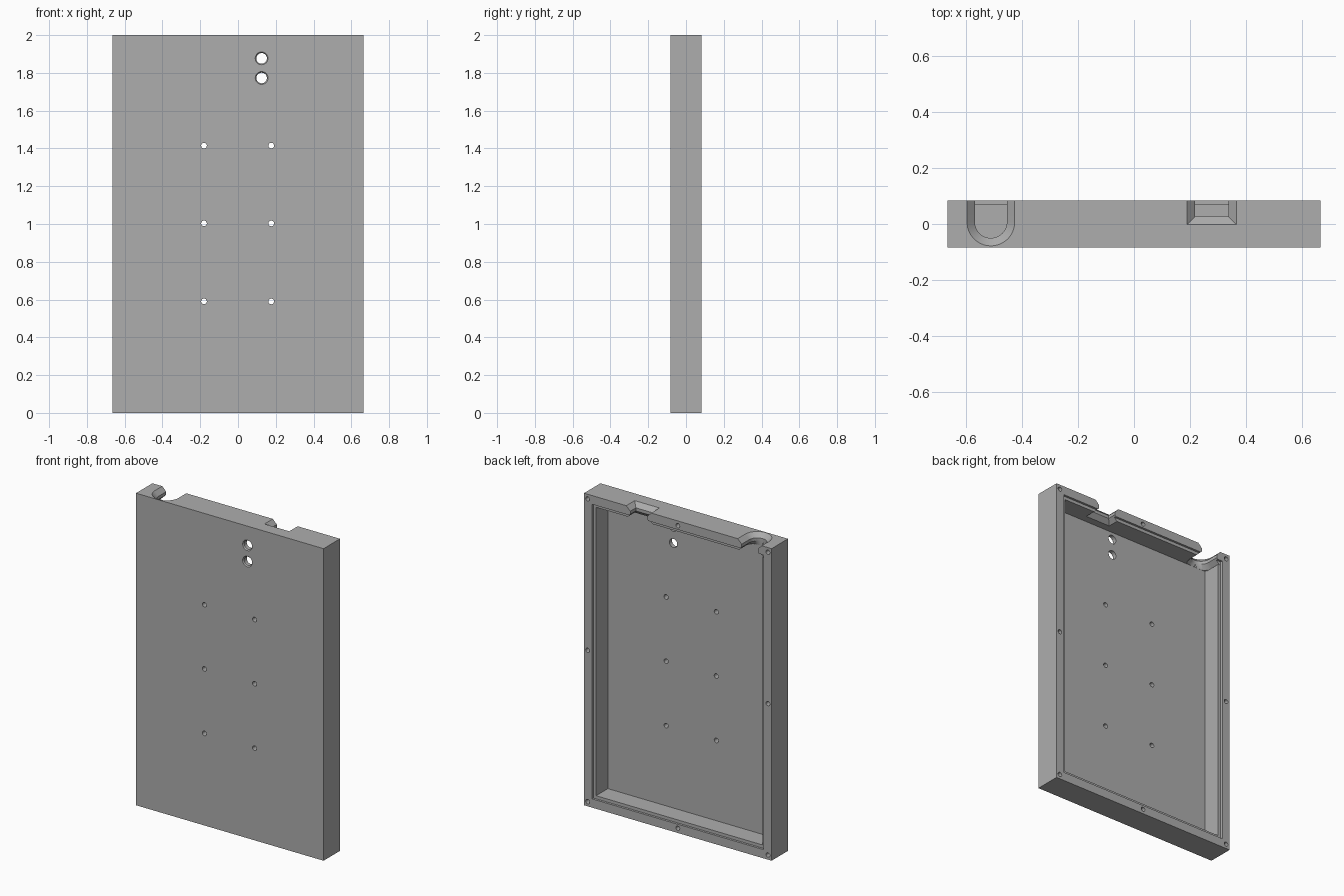
import bpy
import bmesh
import math

if "Cube" in bpy.data.objects:
    bpy.data.objects.remove(bpy.data.objects["Cube"], do_unlink=True)

W, D, H = 0.665, 0.083, 2.0        # half width, half depth, height
RIM, LEDGE, WALL = 0.056, 0.069, 0.076
FLOOR = -0.05

grey = bpy.data.materials.new("plain grey")
grey.use_nodes = True
colour = (0.42, 0.42, 0.42, 1)
grey.diffuse_color = colour
grey.node_tree.nodes["Principled BSDF"].inputs["Base Color"].default_value = colour


def loft(name, sections):
    """Solid through matching closed sections, capped at both ends."""
    bm = bmesh.new()
    rings = [[bm.verts.new(p) for p in s] for s in sections]
    n = len(rings[0])
    for a, b in zip(rings, rings[1:]):
        for i in range(n):
            j = (i + 1) % n
            bm.faces.new((a[i], a[j], b[j], b[i]))
    bm.faces.new(rings[0])
    bm.faces.new(rings[-1])
    bmesh.ops.recalc_face_normals(bm, faces=bm.faces)
    mesh = bpy.data.meshes.new(name)
    bm.to_mesh(mesh)
    bm.free()
    mesh.materials.append(grey)
    obj = bpy.data.objects.new(name, mesh)
    bpy.context.collection.objects.link(obj)
    return obj


def box(name, x, y0, y1, z0, z1):
    return loft(name, [[(-x, y, z0), (x, y, z0), (x, y, z1), (-x, y, z1)]
                       for y in (y0, y1)])


def round_cutter(name, x, z, stations, n=24):
    """Turned cutter along y from (y, radius) stations."""
    angles = [math.tau * i / n for i in range(n)]
    return loft(name, [[(x + r * math.cos(a), y, z + r * math.sin(a)) for a in angles]
                       for y, r in stations])


def cut(target, cutter):
    mod = target.modifiers.new("cut", "BOOLEAN")
    mod.operation = "DIFFERENCE"
    mod.solver = "EXACT"
    mod.object = cutter
    cutter.hide_render = True
    bpy.context.view_layer.objects.active = target
    bpy.ops.object.modifier_apply(modifier=mod.name)
    bpy.data.objects.remove(cutter, do_unlink=True)


# Open-backed tray with a shallow ledge for a lid
tray = box("enclosure_tray", W, -D, D, 0, H)
cut(tray, box("ledge_cutter", W - RIM, LEDGE, D + 0.1, RIM, H - RIM))
cut(tray, box("cavity_cutter", W - WALL, FLOOR, D + 0.2, WALL, H - WALL))

# Cable notches in the top wall, chamfered from outside and inside
CH = 0.028
levels = [(H - WALL - 0.004, CH + 0.004), (H - WALL + CH, 0), (H - CH, 0), (H + 0.01, CH + 0.01)]


def u_section(z, grow):
    cx, cy, r = -0.51, 0.007, 0.057 + grow
    low = FLOOR if z < H - WALL + CH else -1
    pts = [(cx + r * math.cos(a), max(low, cy + r * math.sin(a)), z)
           for a in (math.pi + math.pi * i / 24 for i in range(25))]
    return pts + [(cx + r, D + 0.1, z), (cx - r, D + 0.1, z)]


def square_section(z, grow):
    x0, x1, y0 = 0.217 - grow, 0.337 + grow, 0.026 - grow
    return [(x0, y0, z), (x1, y0, z), (x1, D + 0.1, z), (x0, D + 0.1, z)]


for section in (u_section, square_section):
    cut(tray, loft("notch_cutter", [section(z, g) for z, g in levels]))

# Small mounting holes through the front plate
for x in (-0.18, 0.176):
    for z in (0.59, 1.003, 1.415):
        cut(tray, round_cutter("mount_cutter", x, z, [(-D - 0.05, 0.015), (0, 0.015)]))

# Two large holes with a countersunk front edge
for z in (1.877, 1.773):
    cut(tray, round_cutter("port_cutter", 0.125, z,
                           [(-D - 0.01, 0.034), (-D, 0.034), (-D + 0.007, 0.028), (0, 0.028)], 32))

# Blind screw holes around the back rim
for x in (-W + 0.026, 0, W - 0.026):
    for z in (0.03, H / 2, H - 0.03):
        if x or z != H / 2:
            cut(tray, round_cutter("screw_cutter", x, z, [(D - 0.1, 0.014), (D + 0.05, 0.014)]))

# Smooth the round walls, keep the edges sharp
bpy.ops.object.select_all(action="DESELECT")
tray.select_set(True)
bpy.context.view_layer.objects.active = tray
bpy.ops.object.shade_smooth_by_angle(angle=math.radians(30))
